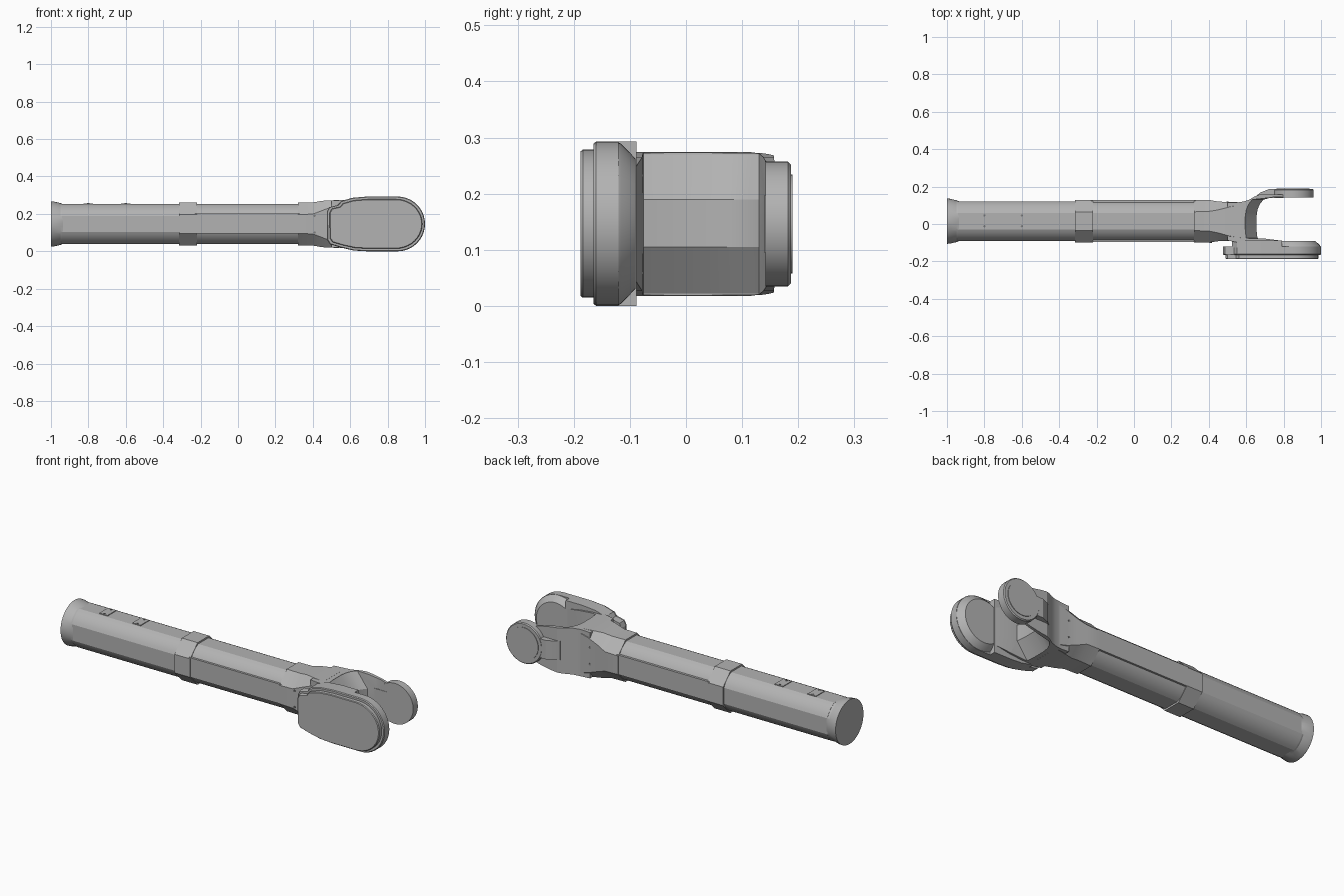
import bpy, bmesh, math

if "Cube" in bpy.data.objects:
    bpy.data.objects.remove(bpy.data.objects["Cube"])

CY, CZ = 0.015, 0.146          # axis of the tube

grey = bpy.data.materials.new("plain grey")
grey.diffuse_color = (0.45, 0.45, 0.45, 1)
grey.use_nodes = True
grey.node_tree.nodes["Principled BSDF"].inputs["Base Color"].default_value = grey.diffuse_color
dark = bpy.data.materials.new("dark grey")
dark.diffuse_color = (0.2, 0.2, 0.2, 1)
dark.use_nodes = True
dark.node_tree.nodes["Principled BSDF"].inputs["Base Color"].default_value = dark.diffuse_color


def loft(name, rings, mat=grey, angle=17):
    """Skin a list of equal-length rings and cap both ends."""
    bm = bmesh.new()
    vs = [[bm.verts.new(p) for p in r] for r in rings]
    n = len(rings[0])
    for a, b in zip(vs, vs[1:]):
        for i in range(n):
            j = (i + 1) % n
            bm.faces.new((a[i], a[j], b[j], b[i]))
    bm.faces.new(vs[0][::-1])
    bm.faces.new(vs[-1])
    bmesh.ops.recalc_face_normals(bm, faces=bm.faces)
    me = bpy.data.meshes.new(name)
    bm.to_mesh(me)
    bm.free()
    ob = bpy.data.objects.new(name, me)
    bpy.context.collection.objects.link(ob)
    me.materials.append(mat)
    smooth(ob, angle)
    return ob


def smooth(ob, angle=17):
    bpy.ops.object.select_all(action='DESELECT')
    ob.select_set(True)
    bpy.context.view_layer.objects.active = ob
    bpy.ops.object.shade_smooth_by_angle(angle=math.radians(angle))


def box(name, x0, x1, y0, y1, z0, z1, mat=grey):
    return loft(name, [[(x, y0, z0), (x, y1, z0), (x, y1, z1), (x, y0, z1)]
                       for x in (x0, x1)], mat)


def tube_ring(x, ap, circle=False):
    """Four flats joined by round corners, or a plain circle."""
    pts = []
    for i in range(48):
        a = math.radians(i * 7.5)
        off = (i * 7.5 + 45) % 90 - 45
        r = ap if circle else ap / math.cos(math.radians(min(abs(off), 22.5)))
        pts.append((x, CY + r * math.cos(a), CZ + r * math.sin(a)))
    return pts


def oct_ring(x, y0, y1, hz, f):
    """Chamfered box section; f is the flat share of each side."""
    c, hy = (y0 + y1) / 2, (y1 - y0) / 2
    pts = [(1, -f), (1, f), (f, 1), (-f, 1), (-1, f), (-1, -f), (-f, -1), (f, -1)]
    return [(x, c + hy * p, CZ + hz * q) for p, q in pts]


def disc(x, z, r, y, n=48):
    return [(x + r * math.cos(2 * math.pi * i / n), y,
             z + r * math.sin(2 * math.pi * i / n)) for i in range(n)]


# Tube with flared rear end
loft("rear_flare", [tube_ring(-1, 0.121, True), tube_ring(-0.985, 0.12, True),
                    tube_ring(-0.95, 0.112, True), tube_ring(-0.935, 0.106)])
loft("tube", [tube_ring(-0.94, 0.106), tube_ring(0.36, 0.106)])

# Collar around the middle
loft("middle_collar", [oct_ring(x, CY - .114, CY + .114, .115, .44)
                       for x in (-0.315, -0.22)])

# Long side plates between the collar and the fork
box("back_plate", -0.23, 0.33, 0.085, 0.128, 0.095, 0.202)
box("front_plate", -0.23, 0.33, -0.097, -0.05, 0.095, 0.202)

# Small clips on top of the tube with screw dots
for x in (-0.8, -0.6):
    box("top_clip", x - .025, x + .025, -0.02, 0.055, 0.2, 0.256)
    for y in (-0.012, 0.046):
        loft("clip_screw", [[(px, y + pz, z) for px, _, pz in disc(x, 0, .006, 0, 12)]
                            for z in (0.25, 0.258)], dark)

# Neck swelling from the octagon into the fork
loft("fork_neck", [oct_ring(0.32, -.099, .129, .115, .44),
                   oct_ring(0.40, -.099, .129, .115, .46),
                   oct_ring(0.45, -.092, .12, .124, .58),
                   oct_ring(0.51, -.09, .117, .127, .75),
                   oct_ring(0.57, -.088, .116, .128, .86)], angle=12)
for z in (0.1, 0.19):
    loft("neck_screw", [disc(0.41, z, .006, y, 12) for y in (-0.101, -0.09)], dark)
    loft("neck_screw", [disc(0.50, z, .006, y, 12) for y in (0.119, 0.1)], dark)


# Fork body: top outline with a convex throat, trimmed by a side profile
def fork_ring(z, t):
    pts = [(.50, -.088), (.56, -.1), (.78, -.1), (.78, -.088), (.70, -.078),
           (t, -.076), (t - .005, -.03), (t - .005, .04), (t, .075), (t + .012, .105),
           (t + .032, .13), (.74, .143), (.88, .145), (.88, .158),
           (.67, .157), (.645, .147), (.62, .132), (.59, .121), (.55, .115), (.50, .115)]
    return [(x, y, z) for x, y in pts]


fork = loft("fork", [fork_ring(0.0, .598), fork_ring(0.022, .60), fork_ring(0.105, .66),
                     fork_ring(0.19, .66), fork_ring(0.27, .60), fork_ring(0.292, .598)])
half = [(.48, .124), (.56, .128), (.63, .126), (.70, .119), (.77, .106), (.84, .085), (.89, .06)]
side = [(x, CZ - h) for x, h in half] + [(x, CZ + h) for x, h in half[::-1]]
cutter = loft("fork_trim", [[(x, y, z) for x, z in side] for y in (-.3, .3)])
cutter.hide_render = True
mod = fork.modifiers.new("trim", 'BOOLEAN')
mod.operation, mod.solver, mod.object = 'INTERSECT', 'EXACT', cutter
bpy.context.view_layer.objects.active = fork
bpy.ops.object.modifier_apply(modifier=mod.name)
bpy.data.objects.remove(cutter)
smooth(fork)

# Round pad on the back arm with its sloped tab
loft("back_pad", [disc(.85, CZ, .111, .142), disc(.85, CZ, .111, .182),
                  disc(.85, CZ, .106, .187)], angle=30)
loft("back_pad_cap", [disc(.85, CZ, .088, y) for y in (.18, .190)])
tab = [(.655, .14), (.655, .152), (.675, .168), (.72, .186), (.80, .186), (.80, .14)]
loft("back_tab", [[(x, y, z) for x, y in tab] for z in (CZ - .052, CZ + .052)])

# Large front paddle
left_top = [(.69, .293), (.61, .286), (.55, .268), (.535, .248), (.487, .236), (.475, .212)]
left_low = [(.477, .06), (.492, .038), (.55, .02), (.62, .004), (.69, 0)]
arc = [(.853 + .147 * math.cos(a), .1465 + .1465 * math.sin(a))
       for a in (math.pi * (i / 20 - .5) for i in range(21))]
outline = arc + left_top + left_low


def paddle_ring(y, sx=1, sz=1):
    return [(.7375 + (x - .7375) * sx, y, .1465 + (z - .1465) * sz) for x, z in outline]


loft("paddle", [paddle_ring(-.165, .985, .975), paddle_ring(-.16), paddle_ring(-.12)], angle=25)
loft("paddle_cover", [paddle_ring(-.188, .93, .88), paddle_ring(-.184, .945, .9),
                      paddle_ring(-.16, .945, .9)], angle=25)

# Inner side of the paddle: root block and chamfered disc
root = [(.79, 0), (.79, .293)] + left_top[:3] + [(.525, .24), (.525, .04)] + left_low[2:]
loft("paddle_root", [[(x, y, z) for x, z in root] for y in (-.125, -.088)])
loft("paddle_inner_disc", [disc(.853, .1465, .146, -.122), disc(.853, .1465, .142, -.115),
                           disc(.853, .1465, .116, -.09)])
